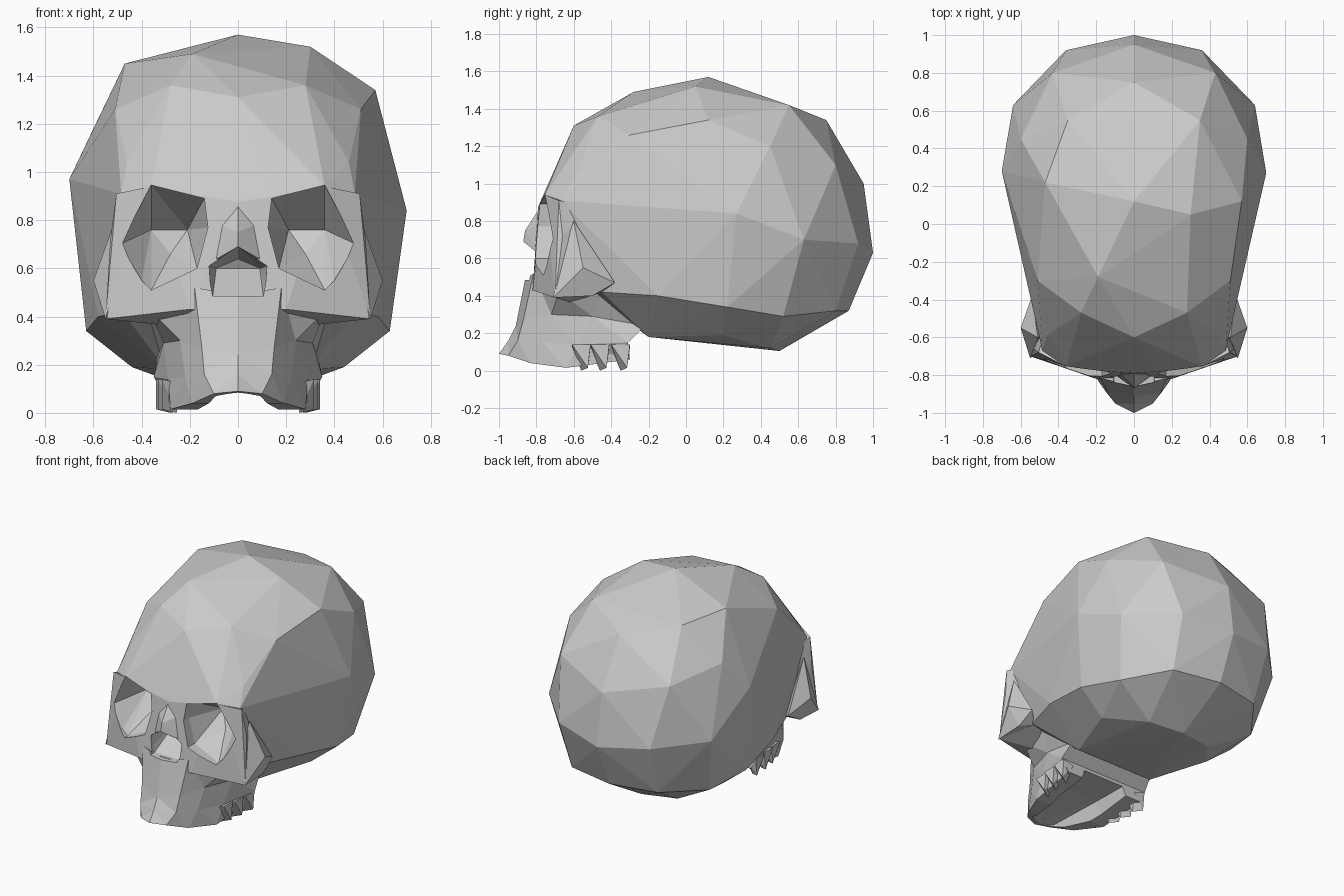
import bpy, bmesh

if "Cube" in bpy.data.objects:
    bpy.data.objects.remove(bpy.data.objects["Cube"])


def finish(name, bm, cutter=False):
    bmesh.ops.recalc_face_normals(bm, faces=bm.faces[:])
    me = bpy.data.meshes.new(name)
    bm.to_mesh(me)
    bm.free()
    ob = bpy.data.objects.new(name, me)
    bpy.context.collection.objects.link(ob)
    if cutter:
        ob.hide_render = True
        ob.hide_set(True)
    return ob


def hull(name, pts, mirror=True, side=1, cutter=False, extra=()):
    """Faceted convex block from a few points, optionally mirrored in x."""
    allp = {(side * x, y, z) for x, y, z in pts} | set(extra)
    if mirror:
        allp |= {(-x, y, z) for x, y, z in pts if x}
    bm = bmesh.new()
    for p in sorted(allp):
        bm.verts.new(p)
    bmesh.ops.convex_hull(bm, input=bm.verts[:])
    loose = [v for v in bm.verts if not v.link_faces]
    bmesh.ops.delete(bm, geom=loose, context='VERTS')
    return finish(name, bm, cutter)


def loft(name, halves):
    """Bridge mirrored rings, each given as its right half from the front centre."""
    bm = bmesh.new()
    rings = []
    for h in halves:
        full = h + [(-x, y, z) for x, y, z in reversed(h) if x]
        rings.append([bm.verts.new(p) for p in full])
    n = len(rings[0])
    for a, b in zip(rings, rings[1:]):
        for i in range(n):
            j = (i + 1) % n
            bm.faces.new((a[i], a[j], b[j], b[i]))
    bm.faces.new(rings[0])
    bm.faces.new(rings[-1])
    bmesh.ops.triangulate(bm, faces=bm.faces[:])
    return finish(name, bm)


def cut(ob, *cutters):
    for c in cutters:
        m = ob.modifiers.new("cut", 'BOOLEAN')
        m.operation = 'DIFFERENCE'
        m.solver = 'EXACT'
        m.object = c


# Braincase; the crown is slightly uneven left to right
crown = [(-.19, -.28, 1.49), (.30, .05, 1.52), (.57, .12, 1.34), (-.47, .22, 1.45),
         (-.60, .45, 1.18), (-.70, .28, .97), (.70, .27, .84), (.60, .45, 1.2)]
cranium = hull("cranium", [
    (0, -.79, .875), (.15, -.78, .90), (.36, -.755, .94), (.485, -.67, .91),
    (0, -.60, 1.31), (.46, -.59, 1.04), (.28, -.47, 1.36), (.51, -.30, 1.26),
    (0, .12, 1.57), (.35, .55, 1.42), (0, .75, 1.34), (.43, .80, 1.10),
    (0, .95, 1.0), (.36, .92, .68), (0, 1.0, .63), (.64, .63, .70),
    (0, .87, .32), (.34, .80, .32), (.55, .52, .29), (.63, .22, .34),
    (.58, -.15, .40), (0, .50, .105), (.25, .45, .12), (.44, .20, .19),
    (.30, -.20, .18), (.48, -.45, .42), (.25, -.50, .40)], extra=crown)

# Mid face from brow to cheek floor
face = hull("mid_face", [
    (0, -.79, .875), (.15, -.78, .90), (.36, -.755, .94), (.505, -.68, .91),
    (.12, -.77, .61), (.37, -.745, .51), (.50, -.70, .58), (.53, -.66, .72),
    (.55, -.70, .39), (.20, -.82, .43), (.27, -.60, .36), (.46, -.45, .43),
    (.45, -.50, .86)])

# Nasal bone
nose = hull("nasal_bone", [
    (0, -.785, .865), (.07, -.79, .78), (0, -.87, .69), (0, -.86, .75),
    (.14, -.77, .61), (.10, -.70, .62), (0, -.72, .84)])

# Cheekbones
cheeks = [hull("cheekbone", [
    (.50, -.68, .58), (.55, -.71, .39), (.60, -.55, .55), (.54, -.38, .47),
    (.55, -.50, .40), (.51, -.60, .80), (.46, -.45, .42), (.44, -.60, .52)],
    mirror=False, side=s) for s in (1, -1)]

# Upper jaw
jaw = loft("upper_jaw", [
    [(0, -.86, .49), (.18, -.815, .52), (.36, -.68, .42), (.38, -.45, .42), (.30, -.20, .38)],
    [(0, -.91, .24), (.15, -.87, .27), (.24, -.72, .30), (.31, -.50, .29), (.33, -.22, .24)],
    [(0, -.95, .16), (.14, -.90, .16), (.22, -.77, .15), (.29, -.58, .14), (.35, -.31, .15)],
    [(0, -1.0, .09), (.10, -.95, .08), (.19, -.83, .04), (.28, -.64, .015), (.30, -.30, .06)]])

# Back teeth
for s in (1, -1):
    for x, y in ((.285, -.56), (.30, -.46), (.31, -.35)):
        hull("back_tooth", [
            (x - .05, y - .05, .12), (x + .03, y - .05, .14), (x + .03, y + .05, .14),
            (x - .05, y + .05, .12), (x - .03, y, 0), (x + .03, y + .035, .015)],
            mirror=False, side=s)

# Eye sockets
rim = [(.14, .89), (.36, .945), (.49, .70), (.40, .55), (.36, .51), (.17, .60), (.125, .77)]
sockets = [hull("socket_cutter",
                [(x, -1.0, z) for x, z in rim] + [(x, -.73, z) for x, z in rim]
                + [(.21, -.46, .76), (.36, -.50, .76), (.28, -.54, .66)],
                mirror=False, side=s, cutter=True) for s in (1, -1)]

# Nose opening and shallow palate
opening = hull("nose_cutter", [(x, y, z) for y in (-1.1, -.79) for x, z in
               ((0, .69), (.12, .61), (.115, .54), (.105, .485))]
               + [(0, -.62, .63), (.09, -.62, .60)], cutter=True)
palate = hull("palate_cutter", [
    (0, -.985, -.1), (.09, -.93, -.1), (.16, -.80, -.1), (.22, -.55, -.1), (.24, -.1, -.1),
    (0, -.97, .085), (.09, -.92, .08), (.15, -.55, .12), (.17, -.1, .13)], cutter=True)

cut(cranium, *sockets)
cut(face, *sockets, opening)
cut(nose, opening)
cut(jaw, opening, palate)
for c, k in zip(cheeks, sockets):
    cut(c, k)
